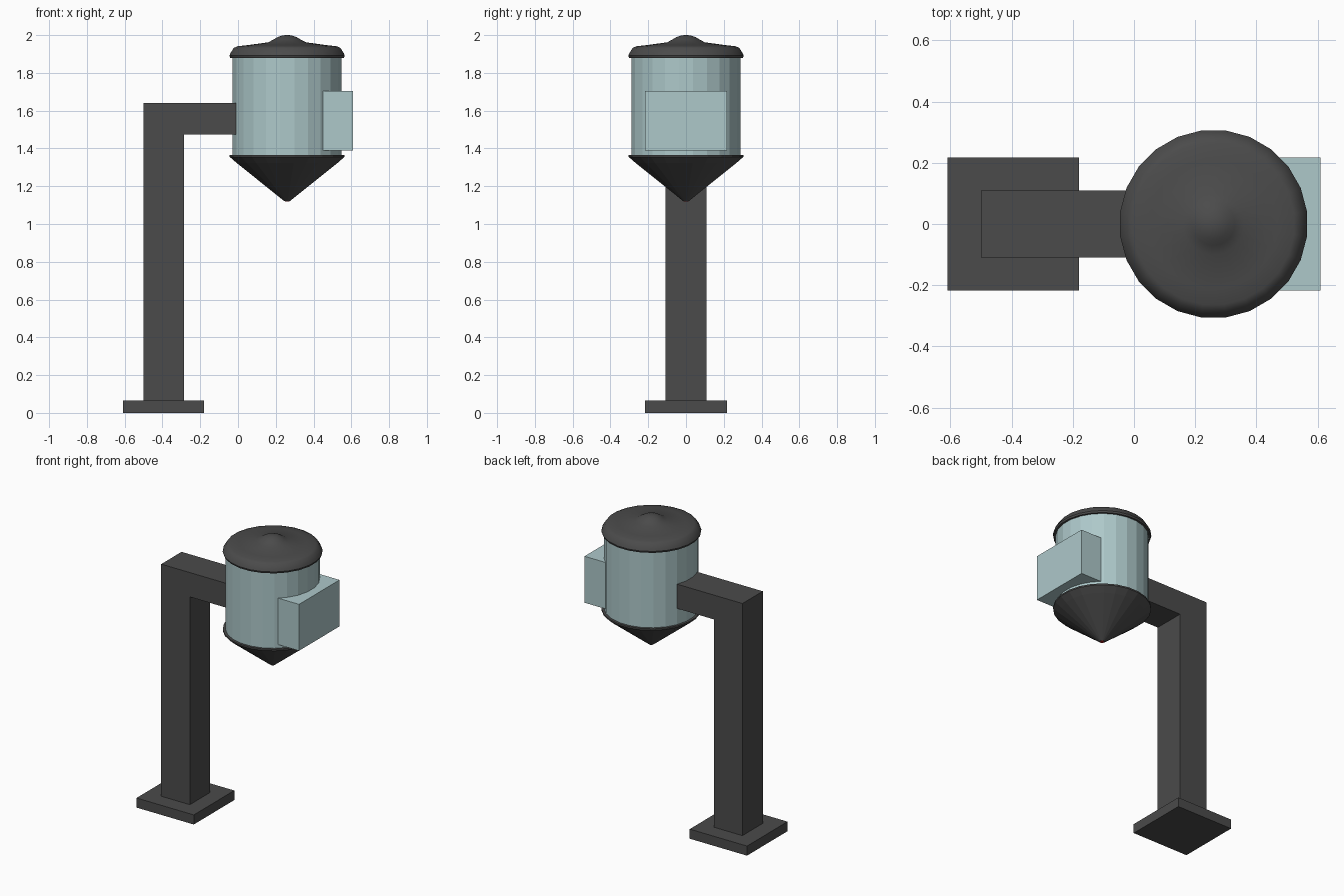
import bpy, bmesh, math

if "Cube" in bpy.data.objects:
    bpy.data.objects.remove(bpy.data.objects["Cube"])

CX = 0.26      # axis of the hanging vessel
SIDES = 24


def material(name, rgb):
    m = bpy.data.materials.new(name)
    m.diffuse_color = (*rgb, 1)
    m.use_nodes = True
    m.node_tree.nodes["Principled BSDF"].inputs["Base Color"].default_value = m.diffuse_color
    return m


DARK = material("dark_metal", (0.07, 0.07, 0.07))
BLUE = material("pale_blue", (0.42, 0.58, 0.59))
RED = material("red", (0.6, 0.02, 0.02))


def finish(name, bm, mat, smooth=None):
    bmesh.ops.recalc_face_normals(bm, faces=bm.faces)
    me = bpy.data.meshes.new(name)
    bm.to_mesh(me)
    bm.free()
    me.materials.append(mat)
    ob = bpy.data.objects.new(name, me)
    bpy.context.collection.objects.link(ob)
    if smooth:
        bpy.ops.object.select_all(action='DESELECT')
        ob.select_set(True)
        bpy.context.view_layer.objects.active = ob
        bpy.ops.object.shade_smooth_by_angle(angle=math.radians(smooth))
    return ob


def prism(name, outline, half_width, mat):
    """Extrude an x-z outline symmetrically along y."""
    bm = bmesh.new()
    face = bm.faces.new([bm.verts.new((x, -half_width, z)) for x, z in outline])
    ext = bmesh.ops.extrude_face_region(bm, geom=[face])
    verts = [g for g in ext["geom"] if isinstance(g, bmesh.types.BMVert)]
    bmesh.ops.translate(bm, verts=verts, vec=(0, 2 * half_width, 0))
    return finish(name, bm, mat)


def box(name, x0, x1, half_width, z0, z1, mat):
    return prism(name, [(x0, z0), (x1, z0), (x1, z1), (x0, z1)], half_width, mat)


def lathe(name, profile, mat, smooth=None):
    """Stack rings of (radius, z) around the vessel axis, capping both ends."""
    bm = bmesh.new()
    rings = []
    for r, z in profile:
        angles = [2 * math.pi * (i + 0.5) / SIDES for i in range(SIDES)]
        rings.append([bm.verts.new((CX + r * math.cos(a), r * math.sin(a), z))
                      for a in angles])
    for a, b in zip(rings, rings[1:]):
        for i in range(SIDES):
            j = (i + 1) % SIDES
            bm.faces.new((a[i], a[j], b[j], b[i]))
    bm.faces.new(rings[0])
    bm.faces.new(rings[-1])
    return finish(name, bm, mat, smooth)


# Stand: foot plate and bent post
box("foot_plate", -0.61, -0.18, 0.217, 0, 0.065, DARK)
prism("post_and_arm", [(-0.50, 0.06), (-0.285, 0.06), (-0.285, 1.475),
                       (0.0, 1.475), (0.0, 1.64), (-0.50, 1.64)], 0.109, DARK)

# Vessel body with the box on its outer side
lathe("vessel_body", [(0.291, 1.36), (0.291, 1.885)], BLUE)
box("side_box", 0.44, 0.61, 0.217, 1.39, 1.705, BLUE)

# Lid with raised knob
lathe("lid", [(0.29, 1.88), (0.304, 1.88), (0.308, 1.892), (0.302, 1.905),
              (0.285, 1.932), (0.265, 1.941), (0.21, 1.947), (0.10, 1.962),
              (0.07, 1.978), (0.05, 1.990), (0.025, 1.998), (0.008, 2.0)],
      DARK, 35)

# Conical bottom with a small red tip
lathe("cone_bottom", [(0.29, 1.366), (0.307, 1.366), (0.307, 1.356),
                      (0.268, 1.322), (0.016, 1.122)], DARK)
lathe("cone_tip", [(0.014, 1.124), (0.012, 1.12)], RED)
